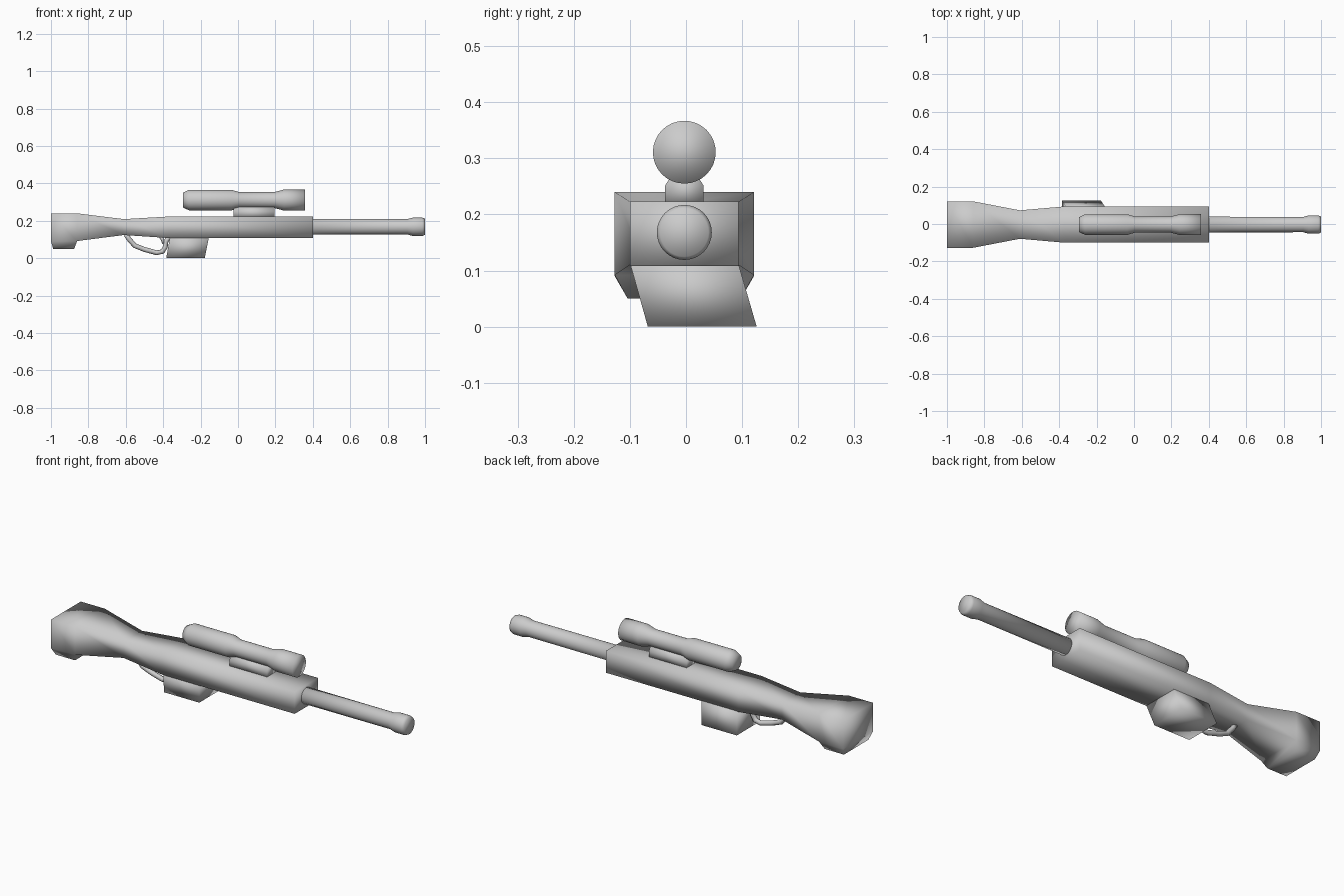
import bpy, bmesh, math
from mathutils import Vector

if "Cube" in bpy.data.objects:
    bpy.data.objects.remove(bpy.data.objects["Cube"])

YC = -0.003  # the long axis sits very slightly off centre


def finish(name, bm):
    bmesh.ops.recalc_face_normals(bm, faces=bm.faces)
    me = bpy.data.meshes.new(name)
    bm.to_mesh(me)
    bm.free()
    me.shade_smooth()
    ob = bpy.data.objects.new(name, me)
    bpy.context.collection.objects.link(ob)
    return ob


def loft(name, rings):
    """Skin a list of equally sized point rings and cap both ends."""
    bm = bmesh.new()
    loops = [[bm.verts.new(p) for p in ring] for ring in rings]
    n = len(loops[0])
    for a, b in zip(loops, loops[1:]):
        for i in range(n):
            j = (i + 1) % n
            bm.faces.new((a[i], a[j], b[j], b[i]))
    bm.faces.new(loops[0][::-1])
    bm.faces.new(loops[-1])
    return finish(name, bm)


def rect_x(x, hw, z0, z1):
    return [(x, YC - hw, z0), (x, YC + hw, z0), (x, YC + hw, z1), (x, YC - hw, z1)]


def rect_z(z, x0, x1, y0, y1):
    return [(x0, y0, z), (x1, y0, z), (x1, y1, z), (x0, y1, z)]


def turned(name, zc, profile, sides=32):
    """Round part along x from (x, radius) pairs."""
    rings = []
    for x, r in profile:
        rings.append([(x, YC + r * math.cos(2 * math.pi * i / sides),
                       zc + r * math.sin(2 * math.pi * i / sides)) for i in range(sides)])
    return loft(name, rings)


def tube(name, path, r, sides=8):
    """Round bar following (x, z) points in the middle plane."""
    pts = [Vector((x, YC, z)) for x, z in path]
    rings = []
    for i, p in enumerate(pts):
        t = (pts[min(i + 1, len(pts) - 1)] - pts[max(i - 1, 0)]).normalized()
        side = Vector((0, 1, 0))
        up = t.cross(side)
        rings.append([p + r * (math.cos(2 * math.pi * k / sides) * side +
                               math.sin(2 * math.pi * k / sides) * up) for k in range(sides)])
    return loft(name, rings)


# Stock and body: one boxy skin with a narrow wrist
body = loft("stock_and_body", [
    rect_x(-1.0, 0.124, 0.09, 0.24),
    rect_x(-0.86, 0.124, 0.092, 0.24),
    rect_x(-0.61, 0.076, 0.124, 0.209),
    rect_x(-0.37, 0.097, 0.108, 0.223),
    rect_x(0.40, 0.097, 0.108, 0.223),
])

# Tapered heel pulled down from under the butt
bm = bmesh.new()
bm.from_mesh(body.data)
heel = min((f for f in bm.faces if f.calc_center_median().z < 0.1),
           key=lambda f: f.calc_center_median().x)
new = bmesh.ops.extrude_discrete_faces(bm, faces=[])["faces"]
res = bmesh.ops.extrude_face_region(bm, geom=[heel])
for v in res["geom"]:
    if isinstance(v, bmesh.types.BMVert):
        v.co.z = 0.05
        v.co.y = YC + math.copysign(0.101, v.co.y - YC)
        v.co.x = -0.988 if v.co.x < -0.93 else -0.876
bmesh.ops.delete(bm, geom=[heel], context='FACES_ONLY')
bmesh.ops.recalc_face_normals(bm, faces=bm.faces)
bm.to_mesh(body.data)
bm.free()
body.data.shade_smooth()

# Magazine, leaning sideways towards the back
loft("magazine", [
    rect_z(0.0, -0.384, -0.178, -0.068, 0.126),
    rect_z(0.11, -0.364, -0.156, -0.099, 0.094),
])

# Barrel with a thicker muzzle
turned("barrel", 0.168, [(0.39, 0.042), (0.905, 0.041), (0.935, 0.049),
                         (0.985, 0.049), (1.0, 0.043)])

# Scope
turned("scope", 0.311, [(-0.295, 0.039), (-0.262, 0.055), (-0.035, 0.055), (0.005, 0.043),
                        (0.195, 0.043), (0.245, 0.056), (0.358, 0.056)])

# Scope mount: bar with bevelled upper edges
section = [(-0.034, 0.218), (0.034, 0.218), (0.034, 0.252),
           (0.02, 0.274), (-0.02, 0.274), (-0.034, 0.252)]
loft("scope_mount", [[(x, YC + y, z) for y, z in section] for x in (-0.025, 0.195)])

# Trigger guard and trigger
tube("trigger_guard", [(-0.60, 0.128), (-0.585, 0.105), (-0.552, 0.067), (-0.50, 0.047),
                       (-0.435, 0.029), (-0.403, 0.036), (-0.389, 0.06),
                       (-0.385, 0.09), (-0.37, 0.115)], 0.013)
tube("trigger", [(-0.415, 0.118), (-0.404, 0.1), (-0.397, 0.08)], 0.009)
